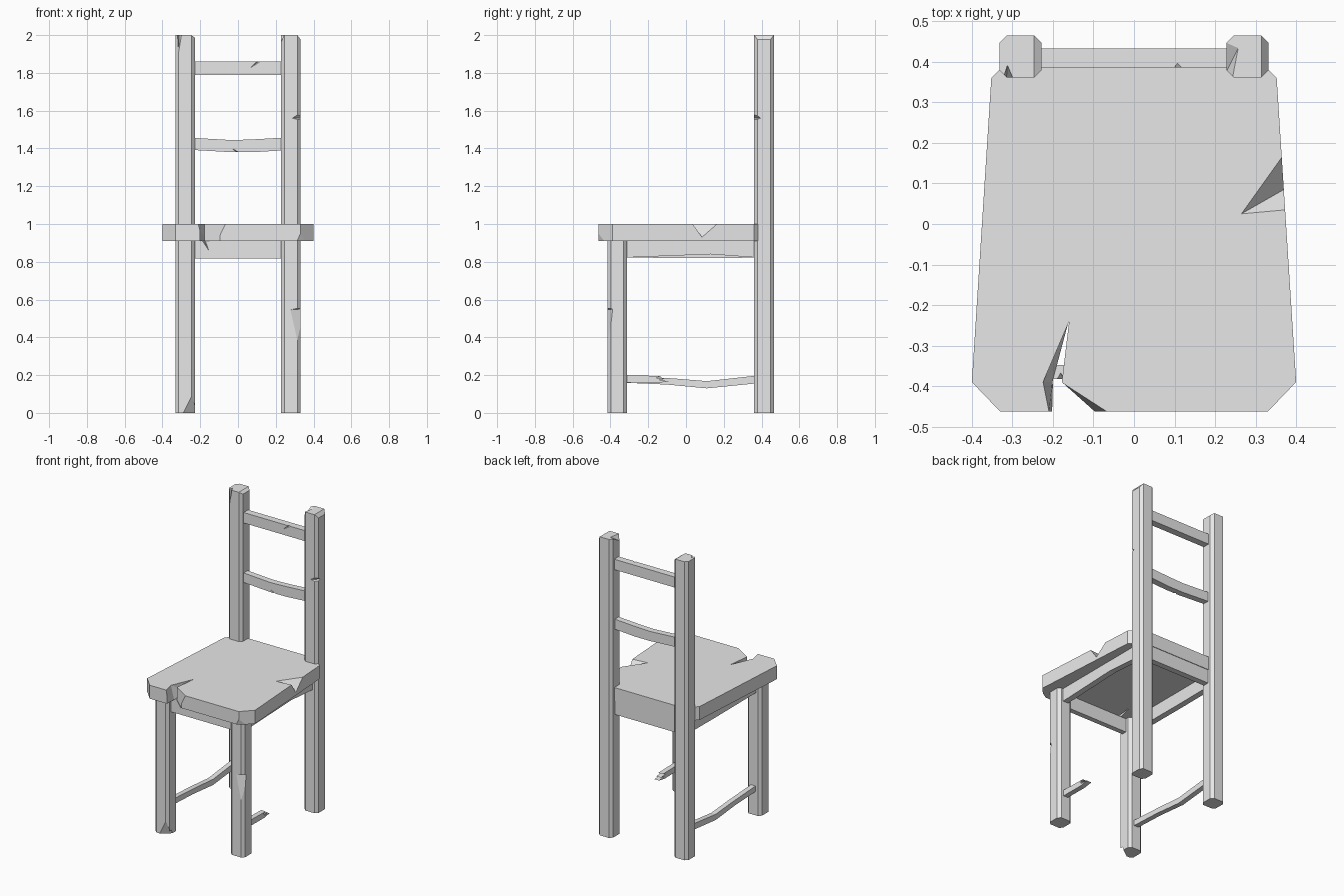
import bpy
import bmesh
from mathutils import Vector

cube = bpy.data.objects.get("Cube")
if cube:
    bpy.data.objects.remove(cube, do_unlink=True)

grey = bpy.data.materials.new("worn grey wood")
grey.use_nodes = True
grey.diffuse_color = (0.8, 0.8, 0.8, 1)
grey.node_tree.nodes["Principled BSDF"].inputs["Base Color"].default_value = (0.8, 0.8, 0.8, 1)


def finish(bm, name):
    bmesh.ops.recalc_face_normals(bm, faces=bm.faces)
    mesh = bpy.data.meshes.new(name)
    bm.to_mesh(mesh)
    bm.free()
    mesh.materials.append(grey)
    ob = bpy.data.objects.new(name, mesh)
    bpy.context.collection.objects.link(ob)
    return ob


def loft(name, low, high):
    """Solid between two matching outlines."""
    bm = bmesh.new()
    a = [bm.verts.new(p) for p in low]
    b = [bm.verts.new(p) for p in high]
    n = len(a)
    bm.faces.new(a)
    bm.faces.new(b)
    for i in range(n):
        j = (i + 1) % n
        bm.faces.new((a[i], a[j], b[j], b[i]))
    return finish(bm, name)


def prism(name, outline, axis, lo, hi):
    """Outline pushed along x, y or z (axis 0, 1 or 2)."""
    def place(p, d):
        q = list(p)
        q.insert(axis, d)
        return q
    return loft(name, [place(p, lo) for p in outline], [place(p, hi) for p in outline])


def chip(target, *points, cutter=None):
    """Cut a convex splinter out of a part."""
    if cutter is None:
        bm = bmesh.new()
        verts = [bm.verts.new(p) for p in points]
        bmesh.ops.convex_hull(bm, input=verts)
        cutter = finish(bm, "chip_cutter")
    cutter.hide_render = True
    mod = target.modifiers.new("chip", 'BOOLEAN')
    mod.operation = 'DIFFERENCE'
    mod.solver = 'EXACT'
    mod.object = cutter
    bpy.context.view_layer.objects.active = target
    bpy.ops.object.modifier_apply(modifier=mod.name)
    bpy.data.objects.remove(cutter, do_unlink=True)


def leg(name, x, y, height):
    """Square post with chamfered long edges."""
    h, c = 0.052, 0.034
    ring = [(c, -h), (h, -c), (h, c), (c, h), (-c, h), (-h, c), (-h, -c), (-c, -h)]
    return prism(name, [(x + u, y + v) for u, v in ring], 2, 0, height)


# Legs and back posts
parts = {}
for side, s in (("left", 1), ("right", -1)):
    parts["front", s] = leg(side + "_front_leg", s * 0.28, -0.364, 0.912)
    parts["back", s] = leg(side + "_back_post", s * 0.28, 0.413, 2.0)

# Seat board with clipped corners
half = [(0.33, -0.463), (0.4, -0.39), (0.352, 0.36), (0.28, 0.432)]
seat = prism("seat", half + [(-x, y) for x, y in reversed(half)], 2, 0.91, 1.0)

# Aprons below the seat
front_apron = prism("front_apron", [(-0.382, 0.818), (-0.348, 0.818), (-0.348, 0.912), (-0.382, 0.912)],
                    0, -0.24, 0.24)
prism("back_apron", [(0.388, 0.818), (0.428, 0.818), (0.428, 0.912), (0.388, 0.912)], 0, -0.24, 0.24)
for side, s, rise in (("left", 1, 0.84), ("right", -1, 0.82)):
    prism(side + "_apron", [(-0.33, 0.822), (0.13, rise), (0.38, 0.822), (0.38, 0.912), (-0.33, 0.912)],
          0, s * 0.28 - 0.02, s * 0.28 + 0.02)

# Back rails, the lower one sagging
top_rail = prism("upper_back_rail", [(-0.24, 1.79), (0.24, 1.79), (0.24, 1.86), (-0.24, 1.86)],
                 1, 0.386, 0.433)
low_rail = prism("lower_back_rail",
                 [(-0.24, 1.392), (-0.03, 1.38), (0.08, 1.38), (0.24, 1.39),
                  (0.24, 1.457), (0.08, 1.448), (-0.03, 1.444), (-0.24, 1.456)],
                 1, 0.386, 0.428)

# Side stretchers: one bent, one snapped off
prism("right_stretcher",
      [(-0.33, 0.16), (-0.1, 0.15), (0.11, 0.13), (0.38, 0.157),
       (0.38, 0.198), (0.11, 0.168), (-0.06, 0.182), (-0.33, 0.198)],
      0, -0.297, -0.263)
prism("left_broken_stretcher",
      [(-0.33, 0.16), (-0.15, 0.158), (-0.09, 0.168), (-0.15, 0.174),
       (-0.11, 0.18), (-0.16, 0.185), (-0.13, 0.195), (-0.33, 0.2)],
      0, 0.263, 0.297)

# Long split in the front edge of the seat
split_low = [(-0.16, -0.24), (-0.2, -0.39), (-0.203, -0.5), (-0.055, -0.5), (-0.178, -0.39)]
split_high = [(-0.16, -0.24), (-0.225, -0.39), (-0.203, -0.5), (-0.008, -0.5), (-0.178, -0.39)]
chip(seat, cutter=loft("split_cutter", [(x, y, 0.905) for x, y in split_low],
                       [(x, y, 1.003) for x, y in split_high]))

# Bite in the seat's side, widening outward from its tip
tip = Vector((0.265, 0.025, 1.0))
rim = [tip + 1.5 * (Vector(p) - tip) for p in ((0.365, 0.165, 1), (0.375, 0.035, 1), (0.37, 0.085, 0.93))]
lift = Vector((0, 0, 0.03))
chip(seat, tip, *rim, tip + lift, rim[0] + lift, rim[1] + lift)

# Broken lower front corner of the seat
chip(seat, (0.30, -0.47, 0.905), (0.335, -0.47, 0.985), (0.40, -0.405, 0.905), (0.36, -0.47, 0.905))

# Chips in the front apron and back rails
chip(front_apron, (-0.205, -0.39, 0.93), (-0.175, -0.39, 0.93), (-0.14, -0.39, 0.83), (-0.19, -0.362, 0.93))
chip(top_rail, (0.045, 0.38, 1.81), (0.105, 0.38, 1.87), (0.14, 0.38, 1.87), (0.12, 0.40, 1.87))
chip(low_rail, (-0.045, 0.38, 1.41), (0.03, 0.38, 1.37), (0.0, 0.38, 1.37), (0.01, 0.40, 1.37))

# Chips in the left back post: side notch, worn top edge, split top
post = parts["back", 1]
chip(post, (0.28, 0.355, 1.56), (0.34, 0.355, 1.545), (0.34, 0.355, 1.6), (0.34, 0.40, 1.56))
chip(post, *[(x, y, z) for y in (0.35, 0.48) for x, z in ((0.312, 2.003), (0.336, 1.97), (0.336, 2.003))])
chip(post, (0.22, 0.35, 2.01), (0.22, 0.47, 2.01), (0.265, 0.45, 2.01), (0.246, 0.35, 2.01),
     (0.225, 0.37, 1.96))

# Chips in the right back post: front sliver and sloping top
post = parts["back", -1]
chip(post, (-0.325, 0.355, 2.01), (-0.295, 0.355, 2.01), (-0.315, 0.355, 1.89), (-0.312, 0.395, 2.01))
chip(post, *[(x, y, z) for y in (0.35, 0.48) for x, z in ((-0.25, 2.002), (-0.22, 1.98), (-0.22, 2.002))])

# Chips in the front legs
chip(parts["front", 1], (0.27, -0.42, 0.545), (0.338, -0.42, 0.56), (0.33, -0.42, 0.28), (0.338, -0.385, 0.55))
chip(parts["front", -1], (-0.30, -0.42, -0.01), (-0.22, -0.42, -0.01), (-0.245, -0.42, 0.1),
     (-0.22, -0.36, -0.01))
